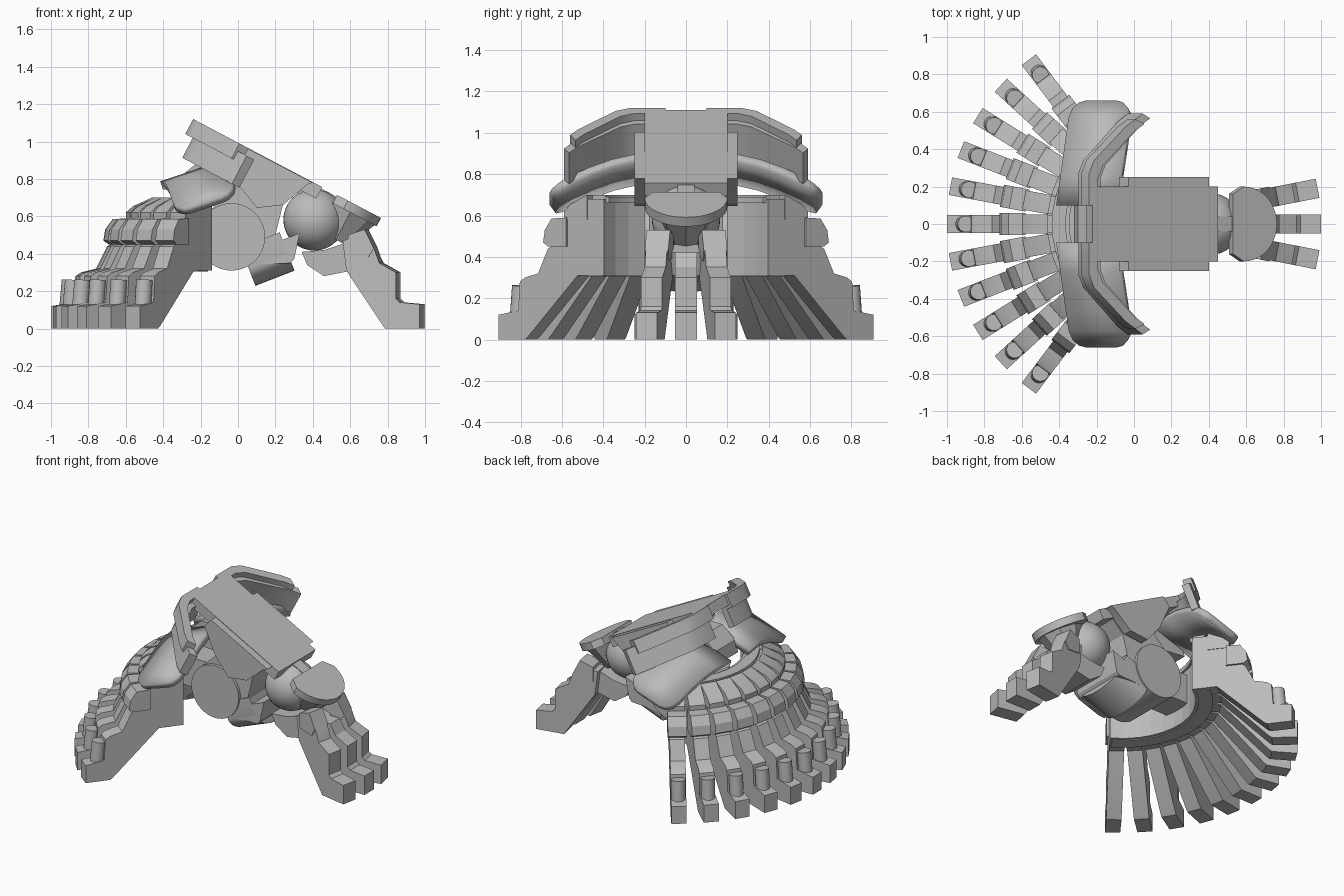
import bpy, bmesh
from math import radians, cos, sin, pi
from mathutils import Matrix

if "Cube" in bpy.data.objects:
    bpy.data.objects.remove(bpy.data.objects["Cube"], do_unlink=True)

grey = bpy.data.materials.new("plain_grey")
grey.use_nodes = True
colour = (0.5, 0.5, 0.5, 1)
grey.diffuse_color = colour
grey.node_tree.nodes["Principled BSDF"].inputs["Base Color"].default_value = colour
parts = []


def frame(u, v, w, origin=(0, 0, 0)):
    """Matrix with the given axes and origin."""
    m = Matrix((u, v, w)).transposed().to_4x4()
    m.translation = origin
    return m


SIDE = frame((1, 0, 0), (0, 0, 1), (0, 1, 0))
# Frame of the sloping top plane: along the slope, across, normal
TOP = frame((0.885, 0, -0.466), (0, 1, 0), (0.466, 0, 0.885), (-0.24, 0, 1.12))
MIRROR = Matrix.Diagonal((1, -1, 1, 1))


def finish(name, bm, m):
    bm.transform(m)
    bmesh.ops.recalc_face_normals(bm, faces=bm.faces)
    mesh = bpy.data.meshes.new(name)
    bm.to_mesh(mesh)
    bm.free()
    ob = bpy.data.objects.new(name, mesh)
    mesh.materials.append(grey)
    bpy.context.collection.objects.link(ob)
    parts.append(ob)
    return ob


def prism(name, pts, lo, hi, m=SIDE):
    """Outline pulled from lo to hi along the third axis."""
    bm = bmesh.new()
    face = bm.faces.new([bm.verts.new((a, b, lo)) for a, b in pts])
    out = bmesh.ops.extrude_face_region(bm, geom=[face])
    moved = [g for g in out["geom"] if isinstance(g, bmesh.types.BMVert)]
    bmesh.ops.translate(bm, verts=moved, vec=(0, 0, hi - lo))
    return finish(name, bm, m)


def cone(name, r1, r2, depth, m, sides=32):
    bm = bmesh.new()
    bmesh.ops.create_cone(bm, cap_ends=True, segments=sides, radius1=r1, radius2=r2, depth=depth)
    return finish(name, bm, m)


def rect(a0, a1, b0, b1):
    return [(a0, b0), (a1, b0), (a1, b1), (a0, b1)]


# Rear fan of eleven toes
TOE = [(0.92, 0.015), (0.94, 0), (1.1, 0), (1.1, 0.12), (0.98, 0.14), (0.97, 0.28), (0.94, 0.3),
       (0.86, 0.32), (0.8, 0.44), (0.74, 0.47), (0.66, 0.64), (0.56, 0.68), (0.46, 0.68),
       (0.46, 0.31), (0.62, 0.31)]
KNUCKLE = [(0.68, 0.45), (0.79, 0.45), (0.82, 0.47), (0.81, 0.53), (0.77, 0.585), (0.68, 0.59)]
STEP = [(0.56, 0.58), (0.7, 0.58), (0.7, 0.62), (0.66, 0.655), (0.56, 0.7)]
STEP_ANGLE = radians(10.6)
for i in range(-5, 6):
    turn = Matrix.Translation((0.1, 0, 0)) @ Matrix.Rotation(pi + i * STEP_ANGLE, 4, 'Z')
    m = turn @ SIDE
    prism("rear_toe", TOE, -0.048, 0.048, m)
    prism("rear_toe_knuckle", KNUCKLE, -0.06, 0.06, m)
    prism("rear_toe_upper_step", STEP, -0.052, 0.052, m)
    cone("rear_toe_pin", 0.044, 0.044, 0.15,
         turn @ Matrix.Translation((1.005, 0, 0.185)) @ Matrix.Rotation(radians(-5), 4, 'Y'), 20)


# Curved ring that joins the rear toes
def arc(r, a, n=24):
    return [(0.1 - r * cos(t), r * sin(t)) for t in
            (-a + 2 * a * k / n for k in range(n + 1))]


sweep = radians(57)
prism("fan_ring", arc(0.465, sweep) + arc(0.54, sweep)[::-1], 0.35, 0.7, Matrix())
prism("fan_ring_lip", arc(0.445, sweep) + arc(0.5, sweep)[::-1], 0.66, 0.69, Matrix())
prism("fan_ring_skirt", arc(0.48, sweep) + arc(0.57, sweep)[::-1], 0.305, 0.4, Matrix())

# Front toes
FRONT_TOE = [(0.81, 0), (1, 0), (1, 0.13), (0.89, 0.14), (0.87, 0.16), (0.87, 0.3),
             (0.78, 0.35), (0.75, 0.43), (0.69, 0.5), (0.58, 0.47), (0.6, 0.31)]
INNER_TOE = FRONT_TOE[:7] + [(0.74, 0.42), (0.6, 0.42), (0.6, 0.31)]
for i in (-1, 0, 1):
    m = Matrix.Rotation(radians(11 * i), 4, 'Z') @ SIDE
    prism("front_toe", FRONT_TOE if i else INNER_TOE, -0.052, 0.052, m)
    if i:
        prism("front_toe_knuckle", [(0.61, 0.4), (0.72, 0.38), (0.75, 0.43), (0.7, 0.53), (0.61, 0.5)],
              -0.058, 0.058, m)

# Front hub with rounded hood, its core, and the cup below the ball
hood = [(0.87, -0.16)]
hood += [(0.935 + 0.2 * cos(t), 0.2 * sin(t)) for t in (pi * (k / 20 - 0.5) for k in range(21))]
hood += [(0.87, 0.16)]
prism("hub_hood", hood, -0.05, 0, TOP)
cone("hub_core", 0.07, 0.15, 0.17, TOP @ Matrix.Translation((0.975, 0, -0.13)), 8)
prism("ball_cup", [(0.34, 0.41), (0.37, 0.34), (0.46, 0.28), (0.61, 0.31), (0.66, 0.42), (0.58, 0.46),
                   (0.46, 0.42)], -0.12, 0.12)
prism("hub_bridge", rect(0.66, 0.95, -0.04, 0.04), -0.09, -0.01, TOP)

# Ball joint
bm = bmesh.new()
bmesh.ops.create_uvsphere(bm, u_segments=40, v_segments=24, radius=0.165)
finish("ball_joint", bm, Matrix.Translation((0.408, 0, 0.582)))

# Sloping top slab, side panels and body
prism("top_slab", rect(0.02, 0.78, -0.2, 0.2), -0.07, 0, TOP)
PANEL = [(-0.03, 1.005), (0.4, 0.78), (0.37, 0.77), (0.24, 0.66), (0.1, 0.645), (0.0, 0.77), (-0.08, 0.95)]
for lo in (-0.25, 0.19):
    prism("side_panel", PANEL, lo, lo + 0.06)
prism("body", [(-0.1, 1.0), (0.36, 0.78), (0.24, 0.66), (0.2, 0.5), (0.0, 0.42), (-0.12, 0.5),
               (-0.14, 0.64), (-0.02, 0.75)], -0.18, 0.18)
cone("hip_disc", 0.18, 0.18, 0.4, Matrix.Translation((-0.035, 0, 0.49)) @ Matrix.Rotation(pi / 2, 4, 'X'), 40)
prism("ring_bracket", rect(-0.4, -0.1, 0.42, 0.62), -0.1, 0.1)
prism("rear_bracket", [(-0.32, 0.74), (-0.1, 0.72), (0.0, 0.9), (-0.2, 0.9), (-0.3, 0.82)], -0.11, 0.11)

# Curved guard under the body, a round-bottomed channel with a raised front
section = [(-0.19, 0.24), (-0.19, 0.12)]
section += [(-0.19 * cos(t), 0.12 - 0.1 * sin(t)) for t in (pi * k / 16 for k in range(1, 16))]
section += [(0.19, 0.12), (0.19, 0.24)]
GUARD = frame((0, 1, 0), (-0.36, 0, 0.93), (0.93, 0, 0.36), (0.1, 0, 0.21))
prism("under_guard", section, 0, 0.225, GUARD)
prism("guard_front", [(0.08, 0.34), (0.28, 0.35), (0.3, 0.37), (0.33, 0.51), (0.15, 0.44)], -0.19, 0.19)


# Swept upper wings and the arched lower plates, one per side
def wall(offset, reach, tip, thick):
    outer = [(0, 0.1), (0, 0.27), (0.03, 0.34), (tip - 0.06, reach - 0.04), (tip, reach)]
    inner = [(s + thick, y - 0.025 if y > 0.2 else y) for s, y in outer[::-1]]
    return [(s + offset, y) for s, y in outer + inner]


STATIONS = [(0.1, 0.79, 0), (0.25, 0.79, 0), (0.36, 0.765, 0), (0.47, 0.725, 0), (0.57, 0.68, 0),
            (0.62, 0.652, 0.015), (0.65, 0.635, 0.045), (0.66, 0.628, 0.08)]
for side in (Matrix(), MIRROR):
    prism("wing_upper_band", wall(0.0, 0.56, 0.28, 0.055), -0.09, 0, side @ TOP)
    prism("wing_inner_wall", wall(0.045, 0.59, 0.3, 0.045), -0.21, -0.04, side @ TOP)
    bm = bmesh.new()
    rows = []
    for y, z, inset in STATIONS:
        left, right = -0.43 + 0.14 * y + inset, -0.11 + 0.15 * y - inset
        rows.append([bm.verts.new((x, y, z + 0.34 * (x + 0.42 - 0.14 * y))) for x in (left, right)])
    for a, b in zip(rows, rows[1:]):
        bm.faces.new((a[0], a[1], b[1], b[0]))
    plate = finish("wing_lower_plate", bm, side)
    if plate.data.polygons[0].normal.z < 0:
        plate.data.flip_normals()
    mod = plate.modifiers.new("thickness", 'SOLIDIFY')
    mod.thickness = 0.045
    mod.offset = -1

# Smooth the round surfaces, keep hard edges
bpy.ops.object.select_all(action='DESELECT')
for ob in parts:
    ob.select_set(True)
bpy.context.view_layer.objects.active = parts[0]
bpy.ops.object.shade_smooth_by_angle(angle=radians(25))
